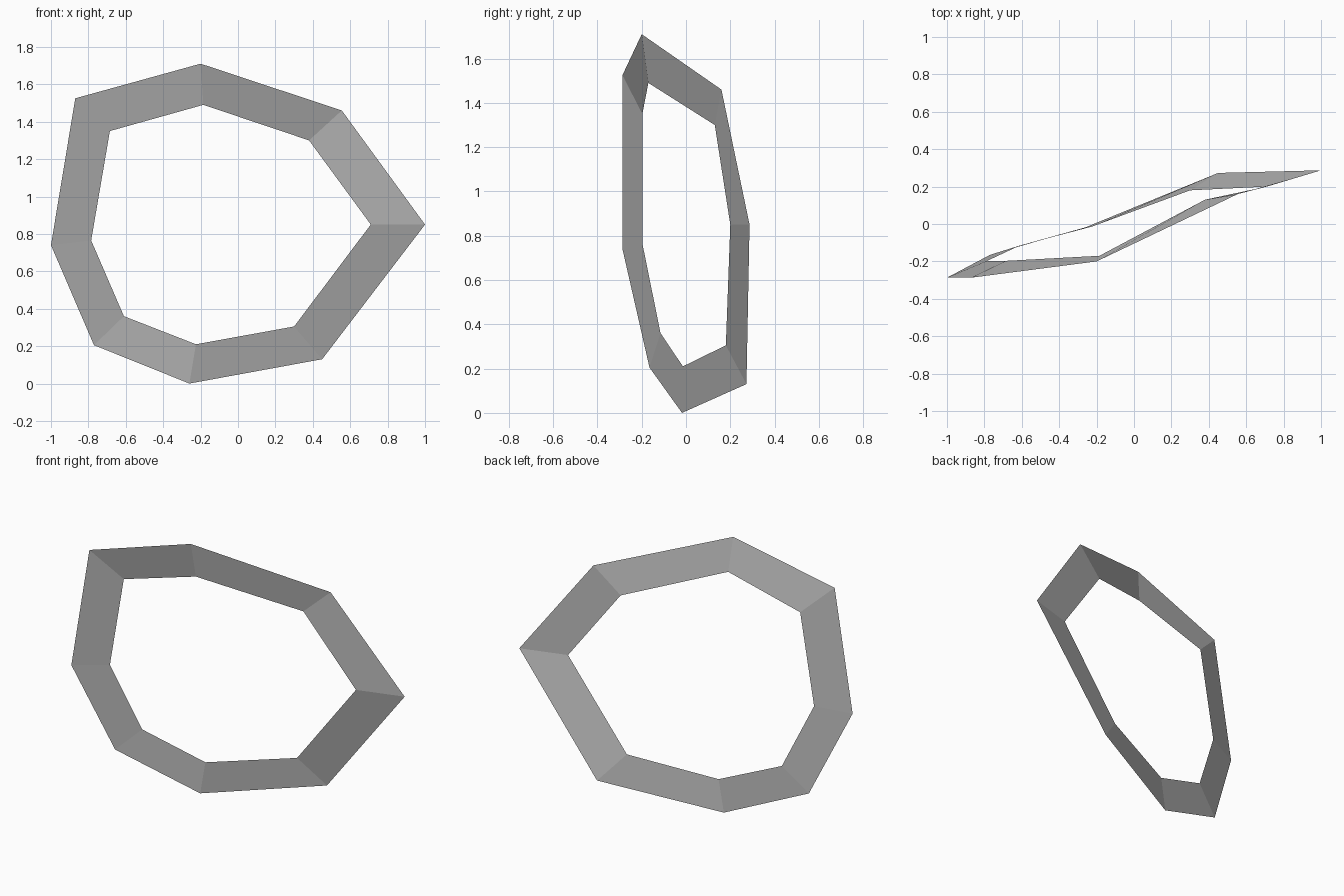
import bpy
import bmesh

if "Cube" in bpy.data.objects:
    bpy.data.objects.remove(bpy.data.objects["Cube"])

# Corner points, clockwise from the top: (outer rim, inner rim)
corners = [
    ((-0.20, -0.20, 1.71), (-0.185, -0.17, 1.49)),
    ((0.555, 0.16, 1.46), (0.38, 0.13, 1.30)),
    ((1.00, 0.287, 0.85), (0.71, 0.20, 0.85)),
    ((0.45, 0.273, 0.13), (0.30, 0.18, 0.305)),
    ((-0.26, -0.018, 0.00), (-0.225, -0.014, 0.21)),
    ((-0.77, -0.165, 0.205), (-0.61, -0.115, 0.36)),
    ((-1.00, -0.287, 0.74), (-0.785, -0.197, 0.765)),
    ((-0.87, -0.287, 1.525), (-0.685, -0.197, 1.35)),
]

grey = bpy.data.materials.new("mid grey")
grey.diffuse_color = (0.5, 0.5, 0.5, 1)
grey.use_nodes = True
grey.node_tree.nodes["Principled BSDF"].inputs["Base Color"].default_value = grey.diffuse_color

# Twisted eight-sided band: one flat panel between neighbouring corners
bm = bmesh.new()
rims = [[bm.verts.new(p) for p in pair] for pair in corners]
for i, (outer, inner) in enumerate(rims):
    next_outer, next_inner = rims[(i + 1) % len(rims)]
    bm.faces.new((outer, inner, next_inner, next_outer))

mesh = bpy.data.meshes.new("ring_band")
bm.to_mesh(mesh)
bm.free()
mesh.materials.append(grey)
ring = bpy.data.objects.new("ring_band", mesh)
bpy.context.collection.objects.link(ring)
